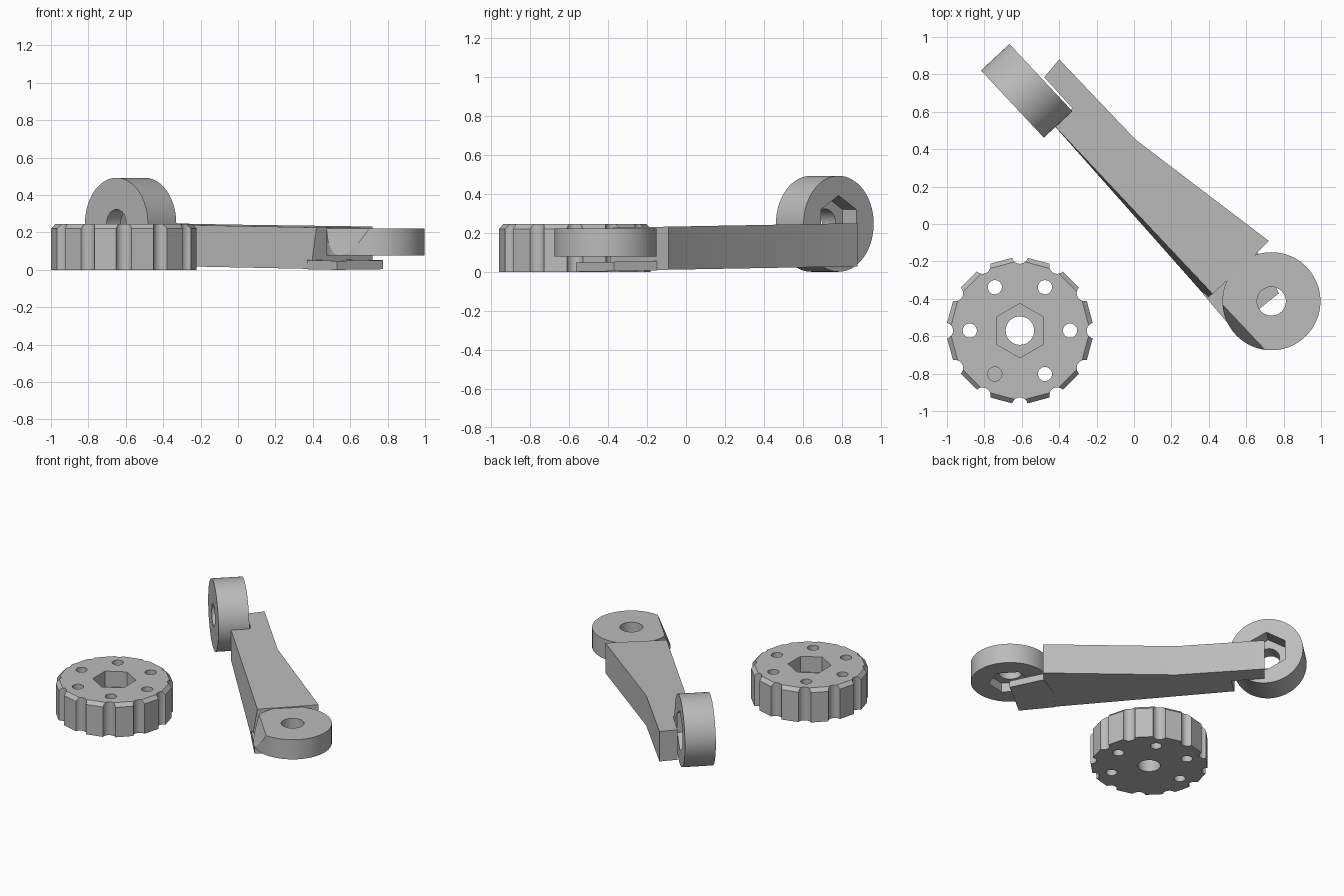
import bpy, bmesh
from math import sin, cos, pi, radians
from mathutils import Matrix, Vector

if "Cube" in bpy.data.objects:
    bpy.data.objects.remove(bpy.data.objects["Cube"])

grey = bpy.data.materials.new("plain_grey")
grey.use_nodes = True
grey.diffuse_color = (0.5, 0.5, 0.5, 1)
grey.node_tree.nodes["Principled BSDF"].inputs["Base Color"].default_value = (0.5, 0.5, 0.5, 1)


def loft(name, *rings):
    """Closed solid skinned through matching rings of points."""
    bm = bmesh.new()
    loops = [[bm.verts.new(p) for p in ring] for ring in rings]
    n = len(loops[0])
    for low, high in zip(loops, loops[1:]):
        for i in range(n):
            j = (i + 1) % n
            bm.faces.new((low[i], low[j], high[j], high[i]))
    bm.faces.new(loops[0])
    bm.faces.new(loops[-1])
    bmesh.ops.recalc_face_normals(bm, faces=bm.faces)
    mesh = bpy.data.meshes.new(name)
    bm.to_mesh(mesh)
    bm.free()
    mesh.materials.append(grey)
    obj = bpy.data.objects.new(name, mesh)
    bpy.context.collection.objects.link(obj)
    return obj


def circle(r, z, n=64, x=0, y=0, turn=0):
    return [(x + r * cos(turn + 2 * pi * i / n), y + r * sin(turn + 2 * pi * i / n), z)
            for i in range(n)]


def rod(r, z0, z1, n=64, x=0, y=0, turn=0):
    return loft("cutter", circle(r, z0, n, x, y, turn), circle(r, z1, n, x, y, turn))


def combine(obj, others, operation="DIFFERENCE"):
    """Boolean each helper into obj, then discard the helper."""
    for other in others:
        other.hide_render = True
        mod = obj.modifiers.new("boolean", "BOOLEAN")
        mod.object, mod.operation, mod.solver = other, operation, "EXACT"
        bpy.context.view_layer.update()
        deps = bpy.context.evaluated_depsgraph_get()
        mesh = bpy.data.meshes.new_from_object(obj.evaluated_get(deps))
        obj.modifiers.clear()
        obj.data = mesh
        bpy.data.objects.remove(other)


def smooth(obj):
    bpy.ops.object.select_all(action="DESELECT")
    obj.select_set(True)
    bpy.context.view_layer.objects.active = obj
    bpy.ops.object.shade_smooth_by_angle(angle=radians(20))


# Knob: twelve-sided, chamfered on top, with grip notches and a hex pocket
knob = loft("knob", circle(0.4, 0, 12), circle(0.4, 0.22, 12), circle(0.375, 0.245, 12))
cutters = [rod(0.145, 0.13, 0.3, 6, turn=pi / 2), rod(0.076, -0.1, 0.3, 48)]
for i in range(12):
    a = i * pi / 6
    cutters.append(rod(0.043, -0.1, 0.3, 24, 0.4 * cos(a), 0.4 * sin(a)))
for i in range(6):
    a = i * pi / 3
    cutters.append(rod(0.038, -0.1, 0.3, 24, 0.268 * cos(a), 0.268 * sin(a)))
combine(knob, cutters)
knob.data.transform(Matrix.Translation((-0.61, -0.57, 0)))
smooth(knob)

# Flat ring at the wide end of the arm, hex pocket underneath
along = Vector((0.686, -0.728, 0))
outward = Vector((-0.728, -0.686, 0))
fx, fy = 0.735, -0.413
flat_ring = loft("flat_ring", circle(0.262, 0.077, 96, fx, fy), circle(0.262, 0.222, 96, fx, fy))
edge = Vector((0.7, -0.67, 0.225))
section = [(0, 0.1), (0, 0), (0.062, -0.15), (0.1, -0.25), (0.4, -0.25), (0.4, 0.1)]
slope_cut = loft("cutter", *[[edge + along * s + outward * o + Vector((0, 0, h))
                             for o, h in section] for s in (-0.8, 0.3)])
combine(flat_ring, [slope_cut])

# Arm: tapered lever, its lower edge flaring out towards the flat ring
top = [(-0.4, 0.88), (0.01, 0.45), (0.72, -0.09), (0.64, -0.17),
       (0.42, -0.374), (-0.43, 0.53), (-0.33, 0.62), (-0.48, 0.785)]
bottom = list(top)
bottom[4] = (0.39, -0.395)


def tilted(points, z):
    return [(x, y, z + 0.026 * (y + 0.55) / 1.43) for x, y in points]


arm = loft("arm", tilted(bottom, 0.002), tilted(top, 0.223))

# Tongue: thin shelf reaching under the flat ring to its centre
shelf = [(0.66, -0.15), (0.775, -0.37), (0.53, -0.565), (0.37, -0.375), (0.5, -0.24)]
tongue = loft("tongue", tilted(shelf, 0.0), tilted(shelf, 0.048))
combine(arm, [tongue, flat_ring], "UNION")
combine(arm, [rod(0.145, 0.055, 0.145, 6, fx, fy, radians(-47)),
              rod(0.077, 0.053, 0.3, 48, fx, fy)])
smooth(arm)

# Upright ring at the narrow end, hex pocket facing the arm
upright_ring = loft("upright_ring", circle(0.246, -0.104, 96), circle(0.246, 0.104, 96))
combine(upright_ring, [rod(0.145, 0.0, 0.2, 6), rod(0.077, -0.2, 0.2, 48)])
axis = Vector((0.73, 0.683, 0)).normalized()
up = Vector((0, 0, 1))
turn = Matrix((up, axis.cross(up), axis)).transposed().to_4x4()
upright_ring.data.transform(Matrix.Translation((-0.574, 0.712, 0.246)) @ turn)
smooth(upright_ring)
